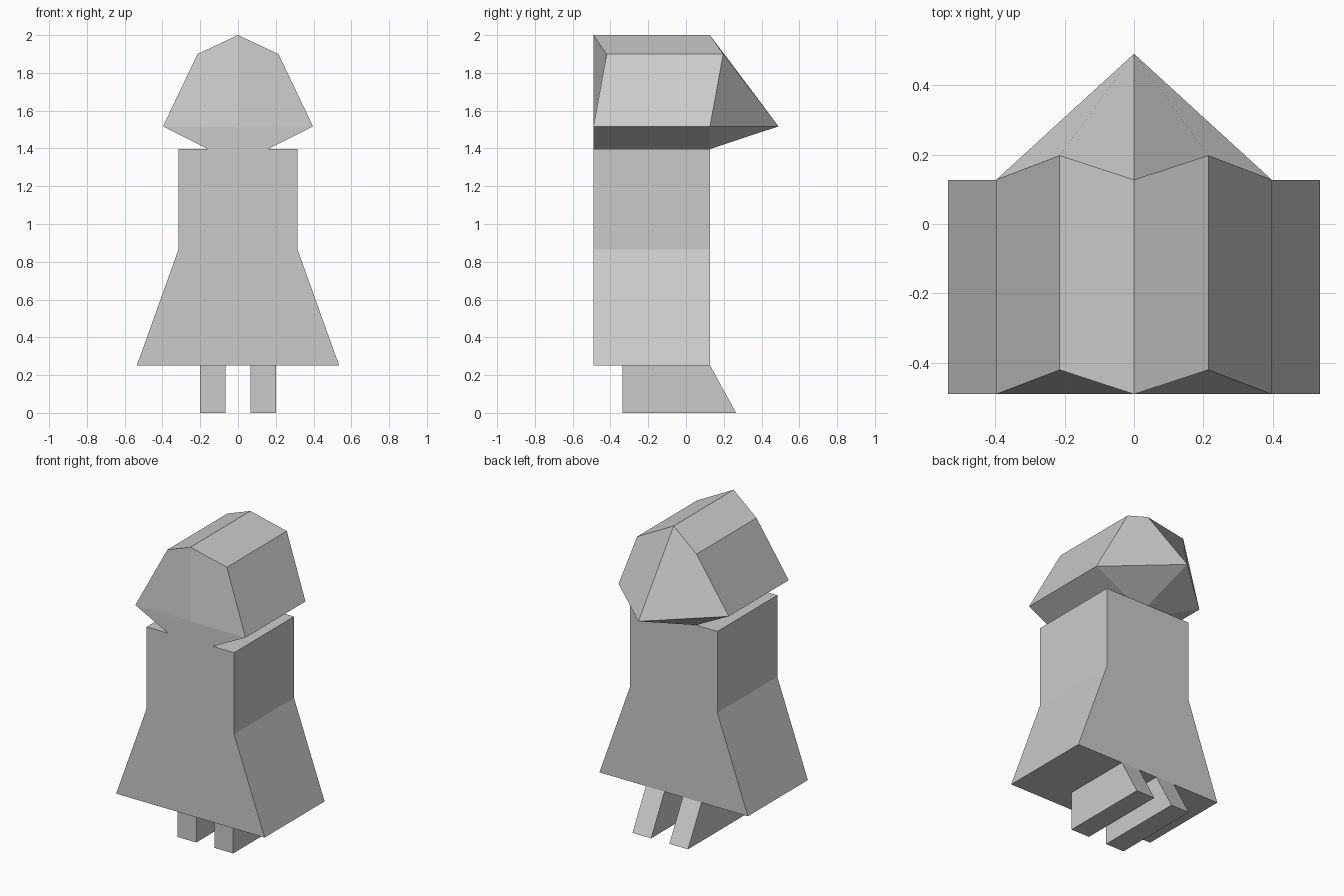
import bpy, bmesh
from mathutils import Vector

if "Cube" in bpy.data.objects:
    bpy.data.objects.remove(bpy.data.objects["Cube"])

FRONT, BACK = -0.49, 0.127


def finish(name, bm):
    """Weld, orient normals and make the object."""
    bmesh.ops.remove_doubles(bm, verts=bm.verts[:], dist=0.0005)
    bmesh.ops.recalc_face_normals(bm, faces=bm.faces[:])
    me = bpy.data.meshes.new(name)
    bm.to_mesh(me)
    bm.free()
    ob = bpy.data.objects.new(name, me)
    bpy.context.collection.objects.link(ob)
    return ob


def prism(name, points, offset):
    """Extrude a closed planar outline along an offset."""
    bm = bmesh.new()
    face = bm.faces.new([bm.verts.new(p) for p in points])
    ext = bmesh.ops.extrude_face_region(bm, geom=[face], use_keep_orig=True)
    moved = [g for g in ext["geom"] if isinstance(g, bmesh.types.BMVert)]
    bmesh.ops.translate(bm, verts=moved, vec=offset)
    return finish(name, bm)


# Body: straight torso flaring into a skirt
half = [(0.535, 0.252), (0.315, 0.866), (0.315, 1.397)]
outline = half + [(-x, z) for x, z in reversed(half)]
prism("body", [(x, FRONT, z) for x, z in outline], (0, BACK - FRONT, 0))

# Legs: side profile with a sloping back edge
leg = [(-0.335, 0), (0.265, 0), (BACK, 0.252), (-0.335, 0.252)]
for side, x in (("left", -0.2), ("right", 0.066)):
    prism(side + "_leg", [(x, y, z) for y, z in leg], (0.134, 0, 0))

# Head: half outline as x, z and shift along y, capped by fans at both ends
rim = [(0, 2, 0), (0.214, 1.9, 0.07), (0.397, 1.517, 0), (0.16, 1.397, 0), (0, 1.397, 0)]
bm = bmesh.new()
for s in (1, -1):
    rings = []
    for y, tip in ((FRONT, FRONT), (BACK, 0.49)):
        ring = [bm.verts.new((s * x, y + dy, z)) for x, z, dy in rim]
        c = bm.verts.new((0, tip, 1.517))
        bm.faces.new((c, ring[0], ring[1], ring[2]))
        bm.faces.new((c, ring[2], ring[3], ring[4]))
        rings.append(ring)
    a, b = rings
    for i in range(3):
        bm.faces.new((a[i], a[i + 1], b[i + 1], b[i]))
finish("head", bm)
